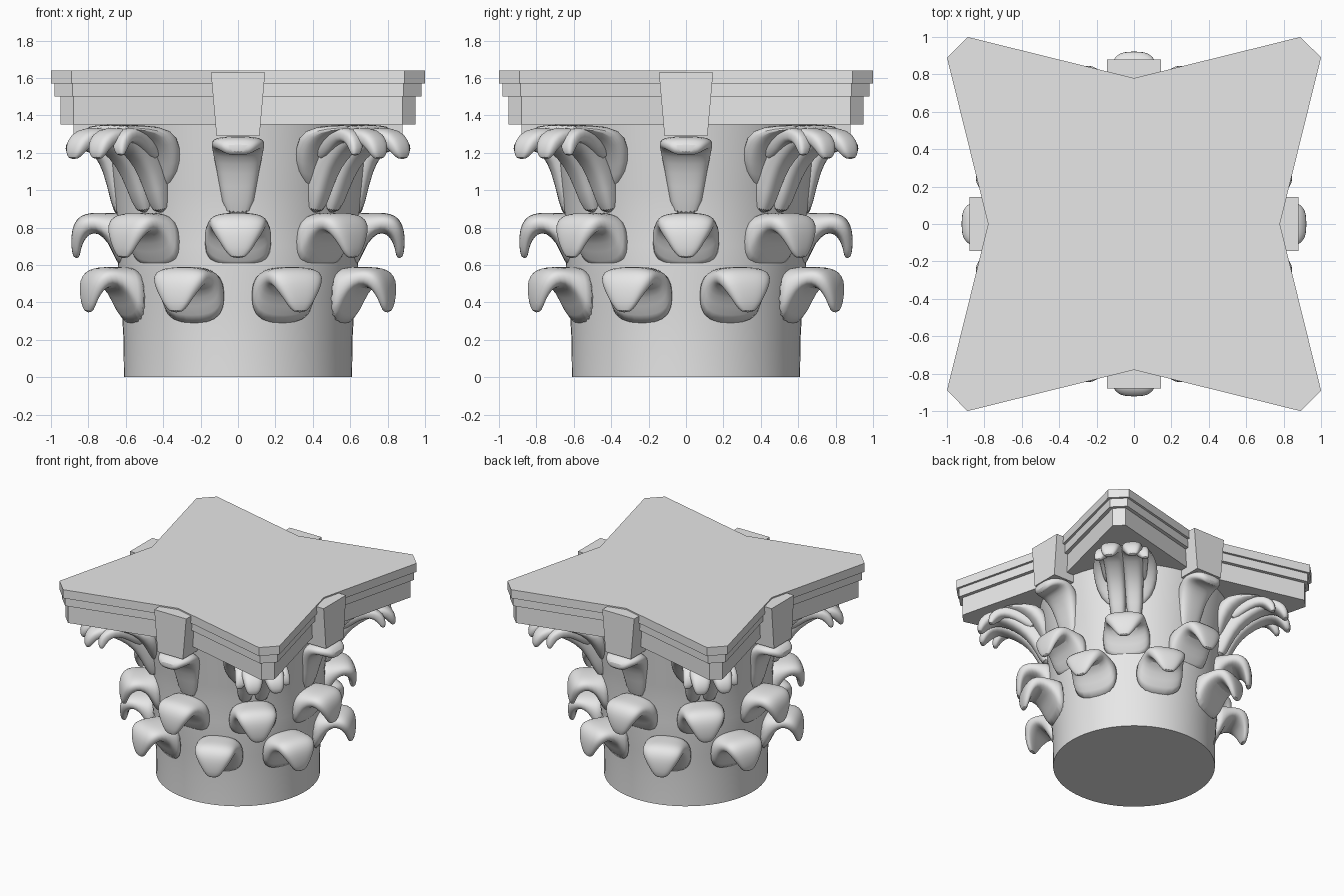
import bpy
import bmesh
from math import sin, cos, pi, radians, copysign

if "Cube" in bpy.data.objects:
    bpy.data.objects.remove(bpy.data.objects["Cube"])

# One plain stone colour
stone = bpy.data.materials.new("grey_stone")
stone.use_nodes = True
stone.diffuse_color = (.8, .8, .8, 1)
stone.node_tree.nodes["Principled BSDF"].inputs["Base Color"].default_value = (.8, .8, .8, 1)


def skin_rings(name, rings, smooth=True):
    """Bridge equal closed rings of points, cap both ends, return the mesh."""
    bm = bmesh.new()
    loops = [[bm.verts.new(p) for p in ring] for ring in rings]
    count = len(loops[0])
    for low, high in zip(loops, loops[1:]):
        for i in range(count):
            j = (i + 1) % count
            bm.faces.new((low[i], low[j], high[j], high[i]))
    bm.faces.new(loops[0][::-1])
    bm.faces.new(loops[-1])
    bmesh.ops.recalc_face_normals(bm, faces=bm.faces)
    mesh = bpy.data.meshes.new(name)
    bm.to_mesh(mesh)
    bm.free()
    mesh.materials.append(stone)
    if smooth:
        mesh.shade_smooth()
        mesh.set_sharp_from_angle(angle=radians(50))
    return mesh


def place(name, mesh, angle=0, subdivide=False):
    """Put a mesh in the scene, turned about the vertical axis."""
    ob = bpy.data.objects.new(name, mesh)
    bpy.context.scene.collection.objects.link(ob)
    ob.rotation_euler.z = radians(angle)
    if subdivide:
        mod = ob.modifiers.new("soften", "SUBSURF")
        mod.levels = mod.render_levels = 1
    return ob


def leaf(name, stations, lift=0, side=0, splay=0, sections=20):
    """Loft a curling leaf. A station is: back r, z, face r, z, half width."""
    rings = []
    for k, (r0, z0, r1, z1, width) in enumerate(stations):
        shift = side + splay * k / (len(stations) - 1)
        ring = []
        for i in range(sections):
            a = 2 * pi * i / sections
            across = copysign(abs(cos(a)) ** .75, cos(a)) * width
            t = (1 - copysign(abs(sin(a)) ** .75, sin(a))) / 2
            ring.append((r0 + (r1 - r0) * t, across + shift, lift + z0 + (z1 - z0) * t))
        rings.append(ring)
    return skin_rings(name, rings)


def ring_of_leaves(name, mesh, count, start):
    for k in range(count):
        place(f"{name}_{k + 1}", mesh, start + k * 360 / count, True)


# Bell: the round body, slightly flaring upwards
bell_profile = [(.61, 0), (.612, .2), (.625, .42), (.64, .58), (.645, .7),
                (.65, .88), (.665, 1), (.69, 1.2), (.71, 1.36)]
segments = 64
bell = [[(r * cos(2 * pi * i / segments), r * sin(2 * pi * i / segments), z)
         for i in range(segments)] for r, z in bell_profile]
place("bell", skin_rings("bell", bell))

# Two staggered rows of hooked leaves, heights measured from the leaf top
hooked = [(.58, 0, .58, -.36, .19),
          (.66, 0, .655, -.26, .18),
          (.72, 0, .69, -.16, .165),
          (.79, 0, .75, -.105, .155),
          (.845, -.015, .795, -.115, .15),
          (.88, -.06, .82, -.145, .13),
          (.892, -.12, .835, -.18, .1),
          (.892, -.19, .843, -.215, .07),
          (.88, -.245, .85, -.245, .035)]
ring_of_leaves("lower_leaf", leaf("lower_leaf", hooked, .59), 8, 22.5)
ring_of_leaves("middle_leaf", leaf("middle_leaf", hooked, .88), 8, 0)

# Tall leaf in the middle of each side, with a small curled lip
tall = [(.58, .86, .66, .84, .08),
        (.6, 1.05, .7, 1.03, .1),
        (.62, 1.2, .74, 1.15, .13),
        (.7, 1.29, .79, 1.205, .145),
        (.82, 1.29, .83, 1.21, .14),
        (.89, 1.28, .86, 1.2, .115),
        (.925, 1.245, .885, 1.19, .085),
        (.92, 1.2, .895, 1.185, .05)]
ring_of_leaves("centre_leaf", leaf("centre_leaf", tall), 4, 0)

# Corner shell: the broad leaf behind each pair of scrolls
shell = [(.58, 1, .66, .98, .1),
         (.6, 1.12, .7, 1.08, .2),
         (.62, 1.25, .75, 1.18, .24),
         (.68, 1.34, .84, 1.27, .25),
         (.85, 1.35, .94, 1.31, .22),
         (1, 1.35, 1.02, 1.32, .17)]
ring_of_leaves("corner_shell", leaf("corner_shell", shell), 4, 45)

# Corner scrolls: mirrored stems that curl over, each with a shorter outer curl
scroll = [(.58, .88, .68, .86, .05),
          (.62, 1.05, .74, 1, .065),
          (.7, 1.2, .81, 1.12, .07),
          (.82, 1.3, .91, 1.2, .075),
          (.97, 1.34, 1.01, 1.25, .08),
          (1.09, 1.33, 1.07, 1.24, .08),
          (1.16, 1.28, 1.1, 1.21, .07),
          (1.18, 1.21, 1.125, 1.185, .055),
          (1.17, 1.165, 1.14, 1.165, .03)]
outer_curl = [(r0 * .88 + .05, z0 * .9 + .135, r1 * .88 + .05, z1 * .9 + .135, w * .7)
              for r0, z0, r1, z1, w in scroll[2:]]
for label, s in (("left", 1), ("right", -1)):
    inner = leaf(f"{label}_scroll", scroll, side=.06 * s, splay=.03 * s)
    outer = leaf(f"{label}_outer_curl", outer_curl, side=.11 * s, splay=.07 * s)
    ring_of_leaves(f"{label}_scroll", inner, 4, 45)
    ring_of_leaves(f"{label}_outer_curl", outer, 4, 45)


def slab_outline(reach, corner, middle, z):
    """Four-pointed outline with clipped corners and pinched sides."""
    quarter = [(reach, -corner), (middle, 0), (reach, corner)]
    points = []
    for c, s in ((1, 0), (0, 1), (-1, 0), (0, -1)):
        points += [(x * c - y * s, x * s + y * c, z) for x, y in quarter]
    return points


# Stepped top slab
for name, size, z0, z1 in (("slab_lower_step", (.95, .88, .73), 1.35, 1.5),
                           ("slab_middle_step", (.98, .885, .76), 1.5, 1.57),
                           ("slab_top", (1, .89, .78), 1.57, 1.64)):
    place(name, skin_rings(name, [slab_outline(*size, z) for z in (z0, z1)], False))

# Tapered block in the middle of each slab side
block_rings = [[(.66, -w, z), (.88, -w, z), (.88, w, z), (.66, w, z)]
               for w, z in ((.115, 1.29), (.145, 1.63))]
block = skin_rings("side_block", block_rings, False)
for k in range(4):
    place(f"side_block_{k + 1}", block, 90 * k)
